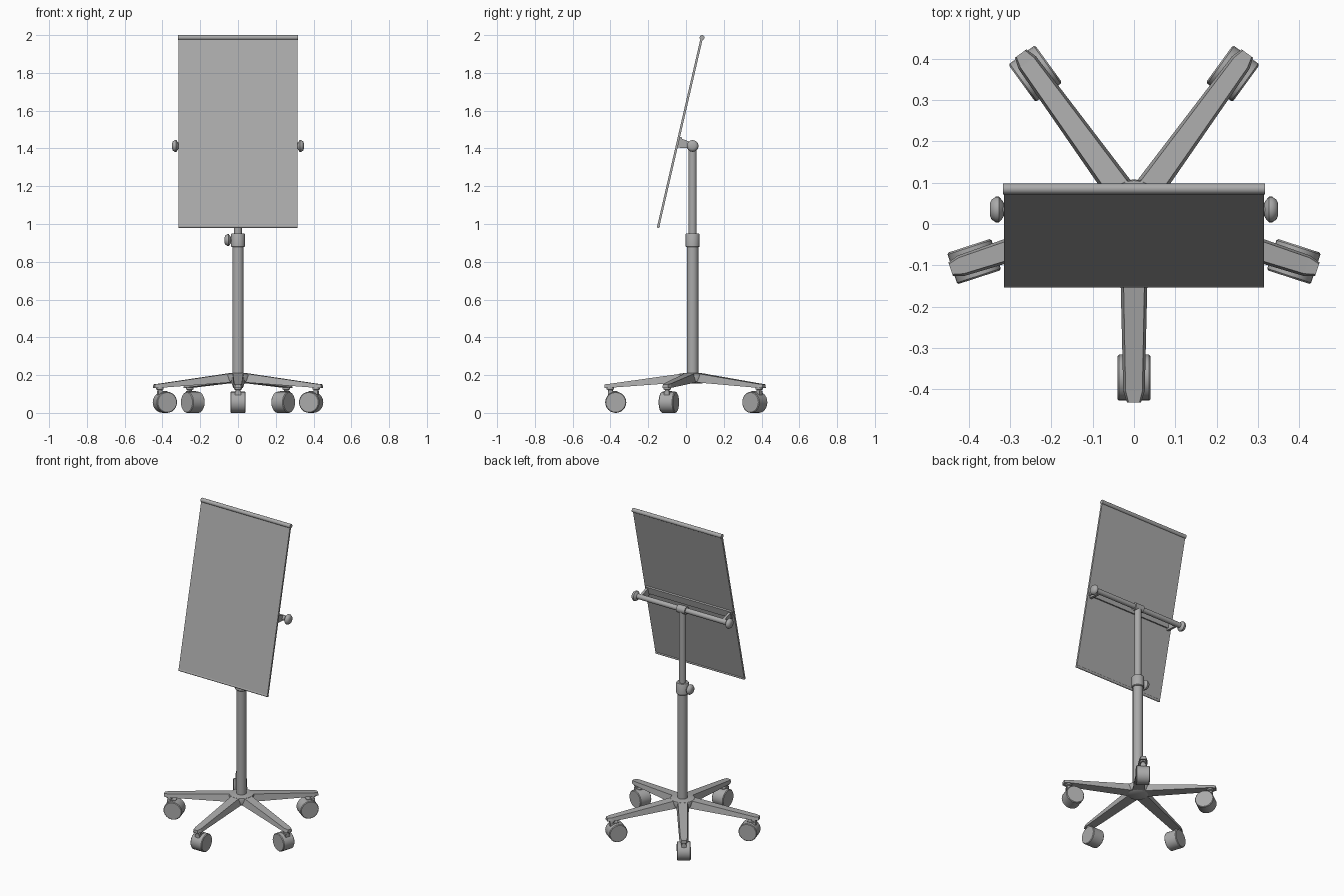
import bpy, bmesh, math
from mathutils import Matrix, Vector

cube = bpy.data.objects.get("Cube")
if cube:
    bpy.data.objects.remove(cube, do_unlink=True)

grey = bpy.data.materials.new("satin grey")
grey.use_nodes = True
grey.diffuse_color = (0.4, 0.4, 0.4, 1)
grey.node_tree.nodes["Principled BSDF"].inputs["Base Color"].default_value = (0.4, 0.4, 0.4, 1)

POST_Y = 0.035
TILT = math.radians(-13)
X_AXIS = Matrix.Rotation(math.pi / 2, 4, 'Y')   # turns local z to world x


def finish(name, bm, matrix=None, smooth=False):
    bmesh.ops.recalc_face_normals(bm, faces=bm.faces)
    mesh = bpy.data.meshes.new(name)
    bm.to_mesh(mesh)
    bm.free()
    ob = bpy.data.objects.new(name, mesh)
    bpy.context.collection.objects.link(ob)
    mesh.materials.append(grey)
    if matrix is not None:
        ob.matrix_world = matrix
    if smooth:
        bpy.ops.object.select_all(action='DESELECT')
        ob.select_set(True)
        bpy.context.view_layer.objects.active = ob
        bpy.ops.object.shade_smooth_by_angle(angle=math.radians(35))
    return ob


def loft(name, rings, matrix=None, smooth=False):
    """Skin closed rings of points and cap both ends."""
    bm = bmesh.new()
    loops = [[bm.verts.new(p) for p in ring] for ring in rings]
    n = len(loops[0])
    for a, b in zip(loops, loops[1:]):
        for i in range(n):
            j = (i + 1) % n
            bm.faces.new((a[i], a[j], b[j], b[i]))
    bm.faces.new(loops[0])
    bm.faces.new(loops[-1])
    return finish(name, bm, matrix, smooth)


def lathe(name, profile, matrix, sides=24):
    """Turn (radius, height) pairs around local z."""
    angles = [math.tau * i / sides for i in range(sides)]
    rings = [[(r * math.cos(a), r * math.sin(a), z) for a in angles] for r, z in profile]
    return loft(name, rings, matrix, True)


def box(name, size, matrix):
    bm = bmesh.new()
    bmesh.ops.create_cube(bm, size=1)
    bmesh.ops.scale(bm, vec=size, verts=bm.verts)
    return finish(name, bm, matrix)


def at(x, y, z):
    return Matrix.Translation((x, y, z))


# Telescopic post with clamp collar
post = at(0, POST_Y, 0)
lathe("base_hub", [(0.05, 0.155), (0.066, 0.165), (0.073, 0.2), (0.07, 0.207), (0.035, 0.212)], post)
lathe("lower_post", [(0.03, 0.2), (0.03, 0.89)], post)
lathe("clamp_collar", [(0.034, 0.878), (0.037, 0.882), (0.037, 0.945), (0.034, 0.95)], post)
lathe("upper_post", [(0.021, 0.94), (0.021, 1.415)], post)

# Five tapered legs, each with a caster
for i in range(5):
    turn = post @ Matrix.Rotation(math.radians(-90 + 72 * i), 4, 'Z')
    stations = [(0.02, 0.036, 0.162, 0.21), (0.07, 0.035, 0.16, 0.206),
                (0.44, 0.026, 0.133, 0.154), (0.467, 0.017, 0.132, 0.151)]
    rings = [[(r, -w, lo), (r, w, lo), (r, w * 0.78, hi), (r, -w * 0.78, hi)]
             for r, w, lo, hi in stations]
    loft(f"leg_{i + 1}", rings, turn)

    lathe(f"caster_stem_{i + 1}", [(0.013, 0.07), (0.013, 0.122), (0.02, 0.124), (0.02, 0.138)],
          turn @ at(0.435, 0, 0), 16)
    box(f"caster_bracket_{i + 1}", (0.05, 0.03, 0.03), turn @ at(0.422, 0, 0.1))
    lathe(f"caster_wheel_{i + 1}", [(0.052, -0.04), (0.056, -0.036), (0.056, 0.036), (0.052, 0.04)],
          turn @ at(0.407, 0, 0.056) @ Matrix.Rotation(math.pi / 2, 4, 'X'))

# Tilting board with rolled top and bottom edges
board = at(0, -0.031, 1.489) @ Matrix.Rotation(TILT, 4, 'X')
box("board_panel", (0.63, 0.012, 1.035), board)
lathe("board_top_roll", [(0.013, -0.317), (0.013, 0.317)], at(0, 0.085, 1.987) @ X_AXIS)
lathe("board_bottom_roll", [(0.008, -0.315), (0.008, 0.315)], at(0, -0.146, 0.987) @ X_AXIS)
box("board_back_rail", (0.61, 0.014, 0.045), board @ at(0, 0.011, -0.05))

# Crossbar, arms and tightening knobs
lathe("crossbar", [(0.016, -0.32), (0.016, 0.32)], at(0, POST_Y, 1.415) @ X_AXIS)
lathe("crossbar_socket", [(0.024, -0.03), (0.024, 0.03)], at(0, POST_Y, 1.415) @ X_AXIS)
knob = [(0.014, 0), (0.021, 0.003), (0.031, 0.012), (0.031, 0.02), (0.024, 0.03), (0.015, 0.034)]
arm = [(-0.05, 1.405), (0.035, 1.399), (0.035, 1.431), (-0.038, 1.456)]
for side, s in (("left", 1), ("right", -1)):
    loft(f"{side}_arm", [[(s * x, y, z) for y, z in arm] for x in (0.285, 0.3)])
    facing = Matrix.Rotation(s * math.pi / 2, 4, 'Y')
    lathe(f"{side}_tilt_knob", knob, at(s * 0.315, POST_Y, 1.413) @ facing)

# Height clamp screw and knob
facing = Matrix.Rotation(-math.pi / 2, 4, 'Y')
lathe("clamp_screw", [(0.012, 0.02), (0.012, 0.05)], at(0, POST_Y, 0.915) @ facing, 16)
lathe("clamp_knob", knob, at(-0.037, POST_Y, 0.915) @ facing)
